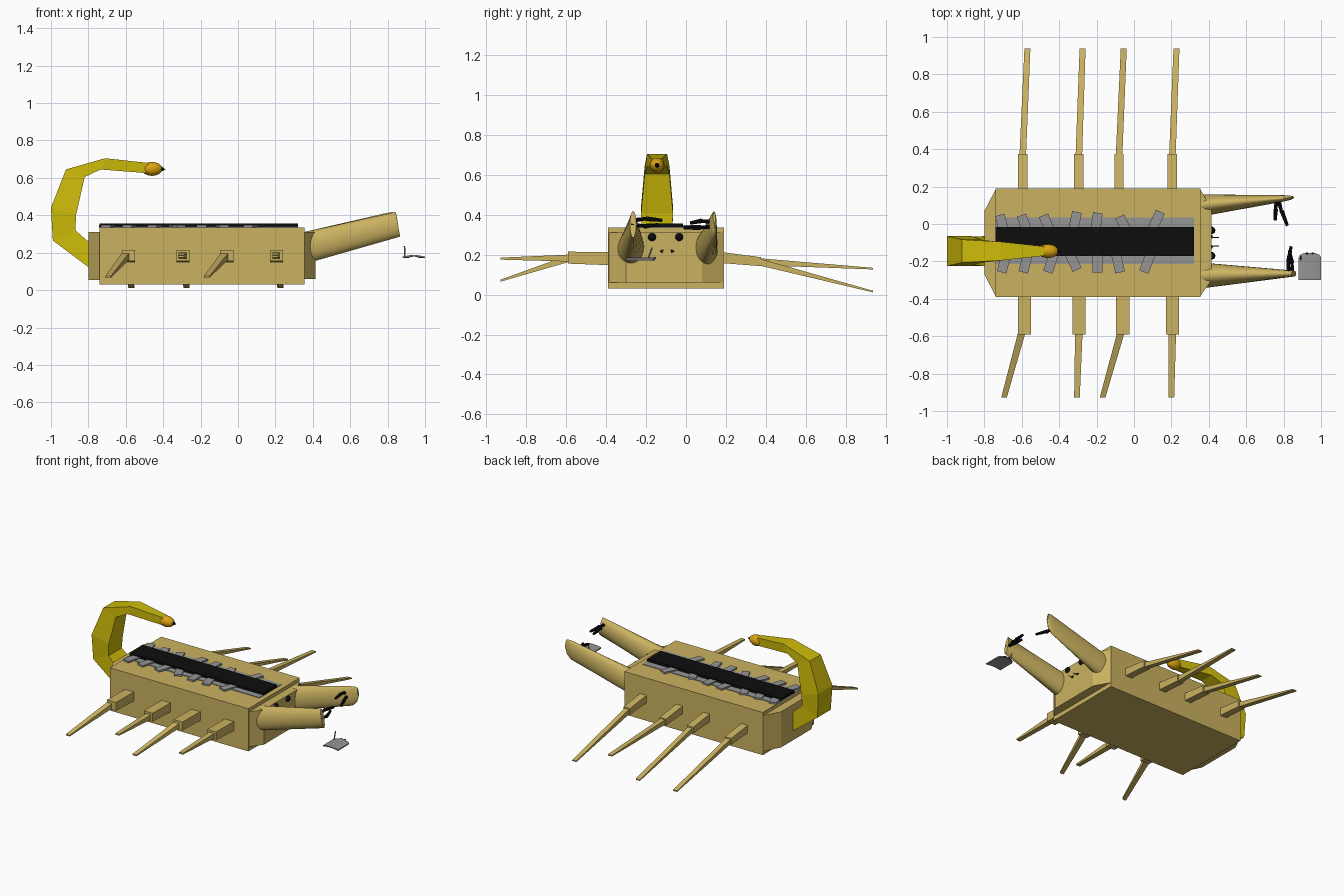
import bpy, bmesh, math
from mathutils import Vector, Matrix


def material(name, r, g, b):
    m = bpy.data.materials.new(name)
    m.diffuse_color = (r, g, b, 1)
    return m


TAN = material("tan", 0.60, 0.45, 0.12)
YELLOW = material("yellow", 0.62, 0.50, 0.003)
ORANGE = material("orange", 0.70, 0.36, 0.005)
BLACK = material("black", 0.004, 0.004, 0.004)
GREY = material("grey", 0.30, 0.30, 0.30)


def loft(name, rings, mat, smooth=False):
    """Skin a list of equal-length point rings and close both ends."""
    bm = bmesh.new()
    loops = [[bm.verts.new(p) for p in ring] for ring in rings]
    n = len(loops[0])
    for a, b in zip(loops, loops[1:]):
        for i in range(n):
            j = (i + 1) % n
            bm.faces.new((a[i], a[j], b[j], b[i]))
    bm.faces.new(loops[0])
    bm.faces.new(loops[-1])
    bmesh.ops.recalc_face_normals(bm, faces=bm.faces)
    me = bpy.data.meshes.new(name)
    bm.to_mesh(me)
    bm.free()
    me.materials.append(mat)
    ob = bpy.data.objects.new(name, me)
    bpy.context.collection.objects.link(ob)
    if smooth:
        bpy.context.view_layer.objects.active = ob
        ob.select_set(True)
        bpy.ops.object.shade_smooth_by_angle(angle=math.radians(35))
        ob.select_set(False)
    return ob


def rect_x(x, y0, y1, z0, z1):
    return [(x, y0, z0), (x, y1, z0), (x, y1, z1), (x, y0, z1)]


def box(name, x0, x1, y0, y1, z0, z1, mat):
    return loft(name, [rect_x(x0, y0, y1, z0, z1), rect_x(x1, y0, y1, z0, z1)], mat)


def rect_y(c, w, h):
    x, y, z = c
    return [(x - w / 2, y, z - h / 2), (x + w / 2, y, z - h / 2),
            (x + w / 2, y, z + h / 2), (x - w / 2, y, z + h / 2)]


def ball(name, c, r, mat, scale=(1, 1, 1)):
    bpy.ops.mesh.primitive_uv_sphere_add(segments=20, ring_count=12, radius=r, location=c)
    ob = bpy.context.object
    ob.name = name
    ob.scale = scale
    ob.data.materials.append(mat)
    bpy.ops.object.shade_smooth()


def spike(name, a, b, r0, r1, mat, sides=8):
    a, b = Vector(a), Vector(b)
    bpy.ops.mesh.primitive_cone_add(vertices=sides, radius1=r0, radius2=r1,
                                    depth=(b - a).length, location=(a + b) / 2)
    ob = bpy.context.object
    ob.name = name
    ob.rotation_euler = (b - a).to_track_quat('Z', 'Y').to_euler()
    ob.data.materials.append(mat)


# Body with tapered head and rear
box("body", -0.74, 0.355, -0.39, 0.19, 0.03, 0.335, TAN)
loft("head", [rect_x(0.355, -0.385, 0.185, 0.06, 0.31), rect_x(0.415, -0.30, 0.08, 0.06, 0.31)], TAN)
loft("rear", [rect_x(-0.74, -0.385, 0.185, 0.055, 0.31), rect_x(-0.80, -0.27, 0.07, 0.055, 0.31)], TAN)

# Back stripe, its grey border and the tilted plates
box("back_border", -0.74, 0.32, -0.215, 0.035, 0.33, 0.339, GREY)
box("back_stripe", -0.74, 0.32, -0.17, -0.015, 0.33, 0.355, BLACK)
plates = [(-0.705, 0.0, 15), (-0.585, 0.0, 20), (-0.465, 0.0, 22), (-0.315, 0.015, -12),
          (-0.20, 0.01, -8), (-0.055, -0.005, 25), (0.12, 0.02, -25),
          (-0.695, -0.21, -15), (-0.58, -0.21, -15), (-0.445, -0.21, -18), (-0.325, -0.20, 25),
          (-0.195, -0.21, 0), (-0.085, -0.21, 12), (0.07, -0.21, -20)]
for x, y, a in plates:
    p = box("back_plate", -0.026, 0.026, -0.05, 0.05, -0.006, 0.006, GREY)
    p.matrix_world = Matrix.Translation((x, y, 0.342)) @ Matrix.Rotation(math.radians(a), 4, 'Z')

# Legs: block at the hip, thin tapering shin
left = [(-0.595, -0.57, 0.015), (-0.295, -0.275, 0.015), (-0.08, -0.055, 0.13), (0.205, 0.227, 0.015)]
for x, tip, z in left:
    loft("left_hip", [rect_y((x, 0.18, 0.185), 0.05, 0.055), rect_y((x, 0.375, 0.165), 0.05, 0.045)], TAN)
    loft("left_shin", [rect_y((x, 0.36, 0.165), 0.035, 0.035), rect_y((tip, 0.937, z), 0.032, 0.008)], TAN)
right = [(-0.585, -0.60, -0.695, 0.07), (-0.295, -0.295, -0.305, 0.18),
         (-0.06, -0.07, -0.168, 0.07), (0.205, 0.205, 0.20, 0.18)]
for x, root, tip, z in right:
    loft("right_hip", [rect_y((x, -0.38, 0.18), 0.07, 0.065), rect_y((x, -0.592, 0.185), 0.07, 0.06)], TAN)
    loft("right_shin", [rect_y((root, -0.58, 0.183), 0.04, 0.035), rect_y((tip, -0.928, z), 0.03, 0.01)], TAN)

# Tail: outer edge, inner edge and half width at each joint
joints = [((-0.79, 0.115), (-0.79, 0.25), 0.08), ((-0.95, 0.26 - 0.035), (-0.87, 0.32), 0.075),
          ((-0.99, 0.265), (-0.87, 0.32), 0.075), ((-1.0, 0.44), (-0.865, 0.405), 0.08),
          ((-0.92, 0.645), (-0.82, 0.605), 0.062), ((-0.71, 0.705), (-0.735, 0.645), 0.05),
          ((-0.48, 0.68), (-0.48, 0.625), 0.025)]
joints.pop(1)
TY = -0.145
for i, (a, b) in enumerate(zip(joints, joints[1:])):
    rings = [[(o[0], TY - w, o[1]), (o[0], TY + w, o[1]), (n[0], TY + w, n[1]), (n[0], TY - w, n[1])]
             for o, n, w in (a, b)]
    loft(f"tail_segment_{i + 1}", rings, YELLOW)
ball("stinger_bulb", (-0.46, TY, 0.648), 0.037, ORANGE, (1.5, 1, 1))
spike("stinger_tip", (-0.415, TY, 0.648), (-0.388, TY, 0.645), 0.016, 0.001, BLACK)


# Claw arms: round tubes flattening sideways toward the tip
def oval(x, y, z, ry, rz, lean):
    pts = []
    for k in range(28):
        t = 2 * math.pi * k / 28
        pts.append((x - lean * math.sin(t), y + ry * math.cos(t), z + rz * math.sin(t)))
    return pts


loft("right_arm", [oval(0.37, -0.275, 0.23, 0.068, 0.08, 0.02),
                   oval(0.855, -0.265, 0.352, 0.016, 0.066, 0.012)], TAN, True)
loft("left_arm", [oval(0.37, 0.10, 0.23, 0.058, 0.08, 0.02),
                  oval(0.80, 0.137, 0.345, 0.017, 0.066, 0.012),
                  oval(0.833, 0.140, 0.365, 0.012, 0.052, 0.01),
                  oval(0.85, 0.142, 0.385, 0.006, 0.028, 0.005)], TAN, True)

# Pincers
for a, b in [((0.825, -0.275, 0.370), (0.825, -0.19, 0.382)), ((0.825, -0.20, 0.380), (0.84, -0.12, 0.372)),
             ((0.845, -0.275, 0.350), (0.845, -0.20, 0.342)), ((0.845, -0.21, 0.342), (0.83, -0.14, 0.350)),
             ((0.765, 0.14, 0.362), (0.755, 0.07, 0.370)), ((0.758, 0.08, 0.370), (0.755, 0.02, 0.358)),
             ((0.77, 0.14, 0.340), (0.79, 0.06, 0.335)), ((0.79, 0.07, 0.335), (0.82, -0.01, 0.335))]:
    spike("pincer", a, b, 0.012, 0.008, BLACK)

# Face: eyes, nostrils and feelers
for s in (-1, 1):
    ball("eye", (0.415, -0.102 + s * 0.068, 0.288), 0.02, BLACK)
    spike("nostril", (0.417, -0.095 + s * 0.018, 0.222), (0.417, -0.095 + s * 0.036, 0.216), 0.004, 0.003, BLACK)
    spike("feeler", (0.41, -0.095 + s * 0.025, 0.21), (0.455, -0.095 + s * 0.022, 0.21), 0.003, 0.002, BLACK)

# Loose curved grey plate with a small post
rings = []
for y, inset in [(-0.30, 0), (-0.18, 0), (-0.165, 0.008), (-0.155, 0.03)]:
    top, bottom = [], []
    for k in range(9):
        u = k / 4 - 1
        x, z = 0.94 + u * (0.06 - inset), 0.187 - 0.008 * u * u
        top.append((x, y, z))
        bottom.append((x, y, z - 0.008))
    rings.append(top + bottom[::-1])
loft("loose_plate", rings, GREY)
spike("plate_post", (0.892, -0.19, 0.178), (0.89, -0.17, 0.235), 0.004, 0.004, GREY)
for x in (0.925, 0.955):
    ball("plate_rivet", (x, -0.157, 0.183), 0.006, BLACK)
